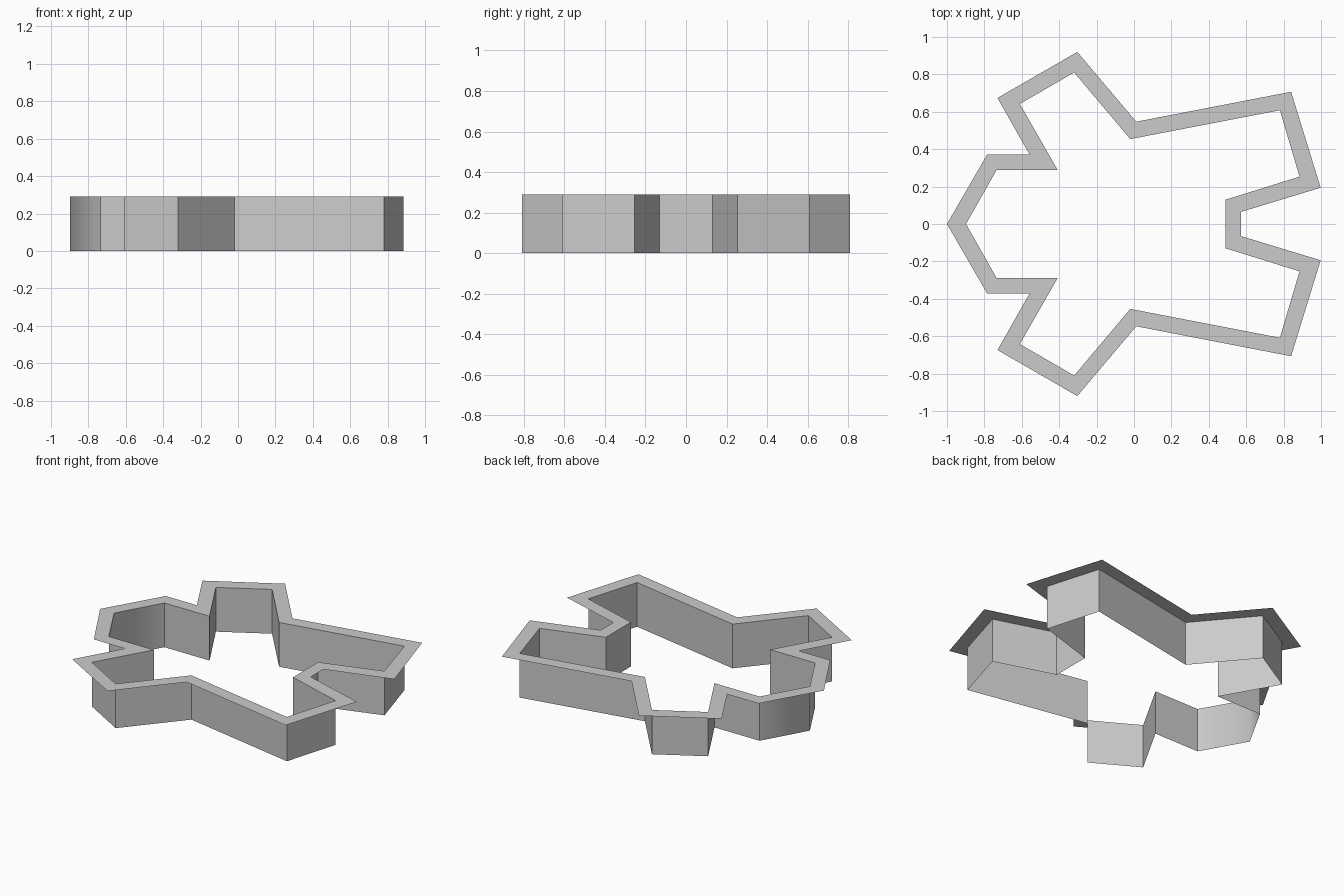
import bpy, bmesh

if "Cube" in bpy.data.objects:
    bpy.data.objects.remove(bpy.data.objects["Cube"])

HEIGHT = 0.29

# Half outlines (y >= 0), starting at the left tip
wall_half = [(-0.898, 0), (-0.735, 0.288), (-0.408, 0.288), (-0.61, 0.642),
             (-0.32, 0.81), (-0.02, 0.454), (0.78, 0.608), (0.885, 0.253), (0.49, 0.13)]
rim_half = [(-1, 0), (-0.785, 0.372), (-0.559, 0.372), (-0.73, 0.674),
            (-0.303, 0.92), (0.012, 0.547), (0.84, 0.707), (0.998, 0.194), (0.573, 0.065)]


def mirrored(half):
    """Closed outline: the half plus its reflection across y = 0."""
    return half + [(x, -y) for x, y in reversed(half[1:])]


def band(name, loop_a, z_a, loop_b, z_b, soft_index=None):
    """Strip of quads joining two matching closed outlines."""
    bm = bmesh.new()
    a = [bm.verts.new((x, y, z_a)) for x, y in loop_a]
    b = [bm.verts.new((x, y, z_b)) for x, y in loop_b]
    n = len(a)
    for i in range(n):
        j = (i + 1) % n
        bm.faces.new((a[j], a[i], b[i], b[j])).smooth = soft_index is not None
    for e in bm.edges:
        e.smooth = False
    if soft_index is not None:
        bm.edges.get((a[soft_index], b[soft_index])).smooth = True
    mesh = bpy.data.meshes.new(name)
    bm.to_mesh(mesh)
    bm.free()
    obj = bpy.data.objects.new(name, mesh)
    bpy.context.collection.objects.link(obj)
    return obj


wall = mirrored(wall_half)
rim = mirrored(rim_half)

# Thin upright cutting wall, softly shaded at the left tip
band("cutting_wall", wall, 0, wall, HEIGHT, soft_index=0)
# Flat grip rim around the top
band("top_rim", wall, HEIGHT, rim, HEIGHT)
